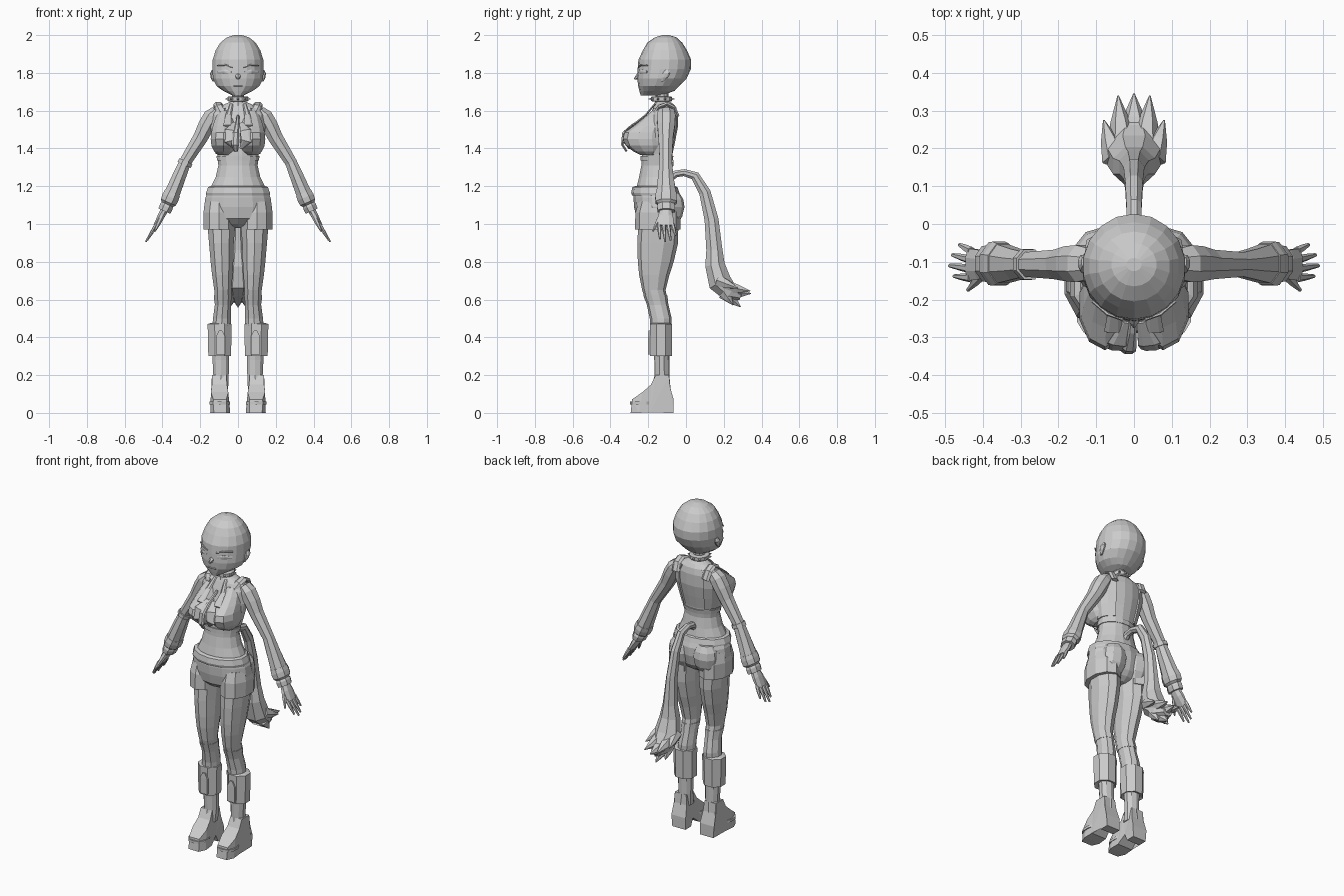
import bpy, bmesh, math
from mathutils import Vector

X, Y = Vector((1, 0, 0)), Vector((0, 1, 0))


def finish(name, bm, mirror=False):
    bmesh.ops.recalc_face_normals(bm, faces=bm.faces)
    me = bpy.data.meshes.new(name)
    bm.to_mesh(me)
    bm.free()
    ob = bpy.data.objects.new(name, me)
    bpy.context.collection.objects.link(ob)
    if mirror:
        m = ob.modifiers.new("mirror", "MIRROR")
        m.use_mirror_merge = False
    return ob


def sweep(name, pts, n=10, ref=None, mirror=False, power=1.0, keep=None):
    """Loft rings (x, y, z, ra, rb); ref=None gives level rings, else rb lies along ref."""
    bm = bmesh.new()
    cs = [Vector(p[:3]) for p in pts]
    rings = []
    for i, p in enumerate(pts):
        a, b = X, Y
        if ref is not None:
            t = (cs[min(i + 1, len(cs) - 1)] - cs[max(i - 1, 0)]).normalized()
            b = (ref - t * ref.dot(t)).normalized()
            a = t.cross(b)
        ring = []
        for k in range(n):
            w = 2 * math.pi * (k + 0.5) / n
            c, s = math.cos(w), math.sin(w)
            c = math.copysign(abs(c) ** power, c)
            s = math.copysign(abs(s) ** power, s)
            ring.append(bm.verts.new(cs[i] + a * c * p[3] + b * s * p[4]))
        rings.append(ring)
    for r, q in zip(rings, rings[1:]):
        for k in range(n):
            bm.faces.new((r[k], r[(k + 1) % n], q[(k + 1) % n], q[k]))
    if keep:
        bad = [f for f in bm.faces if not keep(f.calc_center_median())]
        bmesh.ops.delete(bm, geom=bad, context="FACES")
    else:
        bm.faces.new(rings[0])
        bm.faces.new(rings[-1])
    return finish(name, bm, mirror)


def level(name, rows, n=12, cx=0.0, **kw):
    """Level rings from (z, front y, back y, half width[, centre x])."""
    return sweep(name, [(r[4] if len(r) > 4 else cx, (r[1] + r[2]) / 2, r[0], r[3],
                         (r[2] - r[1]) / 2) for r in rows], n, **kw)


def spike(name, p, q, r, r2=0.002, n=6, ref=Y, mirror=False, flat=1.0):
    mid = [(a + b) / 2 for a, b in zip(p, q)]
    return sweep(name, [(*p, r * flat, r), (*mid, (r * .65 + r2 * .35) * flat, r * .65 + r2 * .35),
                        (*q, r2, r2)], n, ref, mirror)


# Head, ears and face
level("head", [(2.0, -.125, -.09, .02), (1.988, -.165, -.05, .06), (1.96, -.205, -.02, .095),
               (1.92, -.228, .005, .12), (1.87, -.252, .027, .136), (1.82, -.256, .026, .137),
               (1.77, -.258, .003, .135), (1.73, -.253, -.035, .115), (1.705, -.247, -.06, .08),
               (1.68, -.24, -.13, .03)], 18)
spike("nose", (0, -.245, 1.785), (0, -.274, 1.768), .018, .003)
sweep("mouth", [(-.025, -.249, 1.73, .004, .006), (.025, -.249, 1.73, .004, .006)], 6, Y)
sweep("eye", [(.035, -.248, 1.803, .008, .004), (.07, -.236, 1.806, .013, .005),
              (.105, -.206, 1.804, .007, .004)], 8, Y, True)
sweep("eyebrow", [(.03, -.252, 1.83, .004, .005), (.07, -.238, 1.842, .005, .005),
                  (.11, -.204, 1.84, .003, .004)], 6, Y, True)
sweep("ear", [(.13, -.125, 1.755, .006, .008), (.136, -.112, 1.775, .01, .018),
              (.138, -.103, 1.797, .011, .022), (.134, -.1, 1.815, .006, .012)], 8, None, True)

# Neck with studded collar
level("neck", [(1.73, -.16, -.09, .033), (1.66, -.162, -.095, .034), (1.6, -.175, -.07, .05)], 10)
level("neck_collar", [(1.648, -.178, -.078, .05), (1.652, -.187, -.072, .057),
                      (1.672, -.187, -.072, .057), (1.676, -.178, -.078, .05)], 12)
for k in range(10):
    w = math.tau * (k + .5) / 10
    c, s = math.cos(w), math.sin(w)
    spike("collar_stud", (.054 * c, -.13 + .055 * s, 1.662), (.069 * c, -.13 + .069 * s, 1.662),
          .008, n=4, ref=Vector((0, 0, 1)))

# Torso
torso = [(1.15, -.265, -.045, .16), (1.2, -.262, -.055, .145), (1.25, -.25, -.065, .12),
         (1.31, -.238, -.075, .106), (1.37, -.235, -.07, .112), (1.44, -.23, -.055, .128),
         (1.51, -.215, -.042, .14), (1.58, -.19, -.042, .14), (1.615, -.175, -.05, .115),
         (1.635, -.165, -.065, .07), (1.65, -.16, -.09, .035)]
level("torso", torso, 16)

# Cropped jacket panels, open at the front and back
vest = level("jacket", [(z, f - .008, b + .008, w + .008) for z, f, b, w in torso[4:9]], 16,
             keep=lambda c: abs(c.x) > .065)
vest.modifiers.new("thickness", "SOLIDIFY").thickness = .008
level("jacket_hem", [(1.335, -.243, -.07, .113), (1.36, -.243, -.065, .116)], 16)
sweep("jacket_shoulder", [(.08, -.165, 1.585, .012, .022), (.1, -.14, 1.622, .012, .025),
                          (.105, -.1, 1.635, .012, .025), (.105, -.065, 1.618, .012, .025),
                          (.1, -.043, 1.57, .01, .025)], 6, X, True)

# Bust, halter straps, lapels and tie
level("bust", [(1.6, -.18, -.1, .03, .07), (1.56, -.225, -.1, .05, .072),
               (1.52, -.275, -.1, .062, .074), (1.485, -.325, -.1, .068, .076),
               (1.45, -.334, -.1, .071, .077), (1.415, -.318, -.1, .067, .077),
               (1.385, -.28, -.12, .053, .076), (1.365, -.24, -.14, .033, .075)], 10, mirror=True)
sweep("halter_strap", [(.035, -.165, 1.635, .005, .01), (.05, -.215, 1.575, .006, .016),
                       (.055, -.285, 1.52, .006, .024)], 6, X, True)
sweep("lapel", [(.015, -.30, 1.4, .005, .008), (.045, -.33, 1.44, .006, .028),
                (.04, -.318, 1.495, .006, .03), (.02, -.26, 1.535, .005, .012)], 6, X, True)
sweep("tie", [(0, -.2, 1.57, .008, .008), (-.005, -.285, 1.52, .01, .012),
              (-.012, -.33, 1.48, .01, .018), (-.015, -.337, 1.42, .008, .02),
              (-.012, -.315, 1.385, .006, .012)], 6, X)

# Sleeves, cuffs and hands
sweep("sleeve", [(.115, -.105, 1.6, .03, .045), (.14, -.105, 1.57, .046, .053),
                 (.168, -.105, 1.52, .047, .05), (.2, -.107, 1.455, .042, .042),
                 (.28, -.107, 1.327, .034, .035), (.312, -.107, 1.25, .039, .044),
                 (.355, -.105, 1.145, .045, .058)], 8, Y, True)
sweep("sleeve_cuff", [(.347, -.105, 1.165, .046, .058), (.357, -.105, 1.142, .049, .063),
                      (.369, -.105, 1.115, .047, .061), (.374, -.105, 1.104, .036, .046),
                      (.379, -.105, 1.093, .039, .052), (.39, -.105, 1.068, .037, .05)],
      8, Y, True)
sweep("arm_band", [(-.276, -.107, 1.333, .041, .043), (-.285, -.107, 1.313, .042, .044)], 8, Y)
sweep("palm", [(.383, -.107, 1.085, .022, .03), (.408, -.108, 1.04, .02, .043),
               (.437, -.107, .99, .012, .046)], 8, Y, True)
for y0, y1, x, z in [(-.143, -.138, .476, .921), (-.119, -.11, .488, .906),
                     (-.095, -.082, .48, .914), (-.072, -.055, .462, .939)]:
    spike("finger", (.43, y0, 1.0), (x, y1, z), .012, .005, 6, Y, True)
spike("thumb", (.398, -.13, 1.05), (.44, -.175, .962), .015, .005, 6, X, True)

# Shorts with belt
level("shorts", [(1.19, -.275, -.045, .155), (1.14, -.278, -.025, .177), (1.09, -.275, -.025, .184),
                 (1.03, -.262, -.04, .175), (1.0, -.23, -.06, .1), (.98, -.19, -.09, .03)], 14)
level("shorts_leg", [(1.12, -.25, -.05, .075, .1), (1.06, -.268, -.03, .088, .1),
                     (.97, -.27, -.03, .085, .101)], 10, mirror=True)
level("buttock", [(1.165, -.12, -.035, .045), (1.13, -.15, -.014, .07), (1.09, -.15, -.008, .078),
                  (1.04, -.15, -.02, .074), (1.0, -.14, -.045, .055)], 10, cx=.082, mirror=True)
level("belt", [(1.15, -.285, -.035, .172), (1.165, -.29, -.035, .174), (1.195, -.284, -.045, .162),
               (1.2, -.27, -.055, .15)], 14)

# Trouser legs, boot shafts and folded cuffs
level("leg", [(1.03, -.25, -.04, .08, .088), (.9, -.258, -.042, .069, .088),
              (.8, -.255, -.065, .063, .085), (.73, -.248, -.088, .057, .083),
              (.65, -.232, -.108, .048, .08), (.57, -.207, -.092, .045, .08),
              (.5, -.192, -.076, .05, .085), (.4, -.185, -.08, .052, .09)], 10, mirror=True)
level("knee_seam", [(.595, -.217, -.095, .048, .08), (.625, -.227, -.1, .05, .08)], 10, mirror=True)
level("boot_shaft", [(.42, -.18, -.085, .05, .092), (.28, -.168, -.088, .046, .091),
                     (.2, -.166, -.088, .043, .09), (.13, -.185, -.082, .045, .095)], 10, mirror=True)
level("boot_cuff", [(.305, -.17, -.09, .05), (.3, -.196, -.07, .065), (.47, -.196, -.068, .069),
                    (.475, -.18, -.085, .055)], 8, cx=.097, mirror=True)
sweep("boot_tab", [(.092, -.195, .31, .034, .008), (.092, -.195, .405, .034, .008),
                   (.092, -.195, .435, .012, .006)], 4, None, True)

# Feet: side profile (y, z, half width) with heel and platform sole
prof = [(-.16, .2, .038), (-.185, .15, .04), (-.23, .11, .046), (-.285, .072, .034),
        (-.293, .0, .034), (-.25, .0, .053), (-.19, .003, .05), (-.14, .045, .044),
        (-.12, .0, .044), (-.065, .0, .044), (-.065, .07, .048), (-.085, .14, .043), (-.09, .2, .038)]
bm = bmesh.new()
sides = [[bm.verts.new((.1 - (.06 - z * .3) * .1 + s * w, y, z)) for y, z, w in prof]
         for s in (-1, 1)]
for k in range(len(prof)):
    j = (k + 1) % len(prof)
    bm.faces.new((sides[0][k], sides[0][j], sides[1][j], sides[1][k]))
caps = [bm.faces.new(s) for s in sides]
bmesh.ops.triangulate(bm, faces=caps)
finish("boot_foot", bm, True)
level("boot_welt", [(.045, -.297, -.17, .056), (.06, -.297, -.17, .056)], 10, cx=.097,
      mirror=True, power=.8)

# Tail with pointed tufts
sweep("tail", [(0, -.09, 1.235, .02, .022), (0, -.055, 1.265, .02, .02), (0, -.01, 1.272, .02, .02),
               (0, .048, 1.255, .026, .022), (0, .1, 1.167, .033, .025), (0, .135, 1.024, .04, .03),
               (0, .15, .865, .046, .042), (0, .153, .785, .056, .06), (0, .18, .69, .067, .078),
               (0, .235, .635, .052, .06), (0, .29, .615, .02, .03)], 8, X)
spike("tail_tip", (0, .22, .64), (0, .345, .632), .045, ref=X)
spike("tail_lower_tip", (0, .2, .64), (0, .29, .56), .045, ref=X)
for p, q, r in [((.03, .2, .67), (.042, .34, .645), .04), ((.05, .17, .7), (.08, .275, .66), .035),
                ((.03, .2, .64), (.035, .25, .57), .035)]:
    spike("tail_side_tuft", p, q, r, ref=X, mirror=True)
